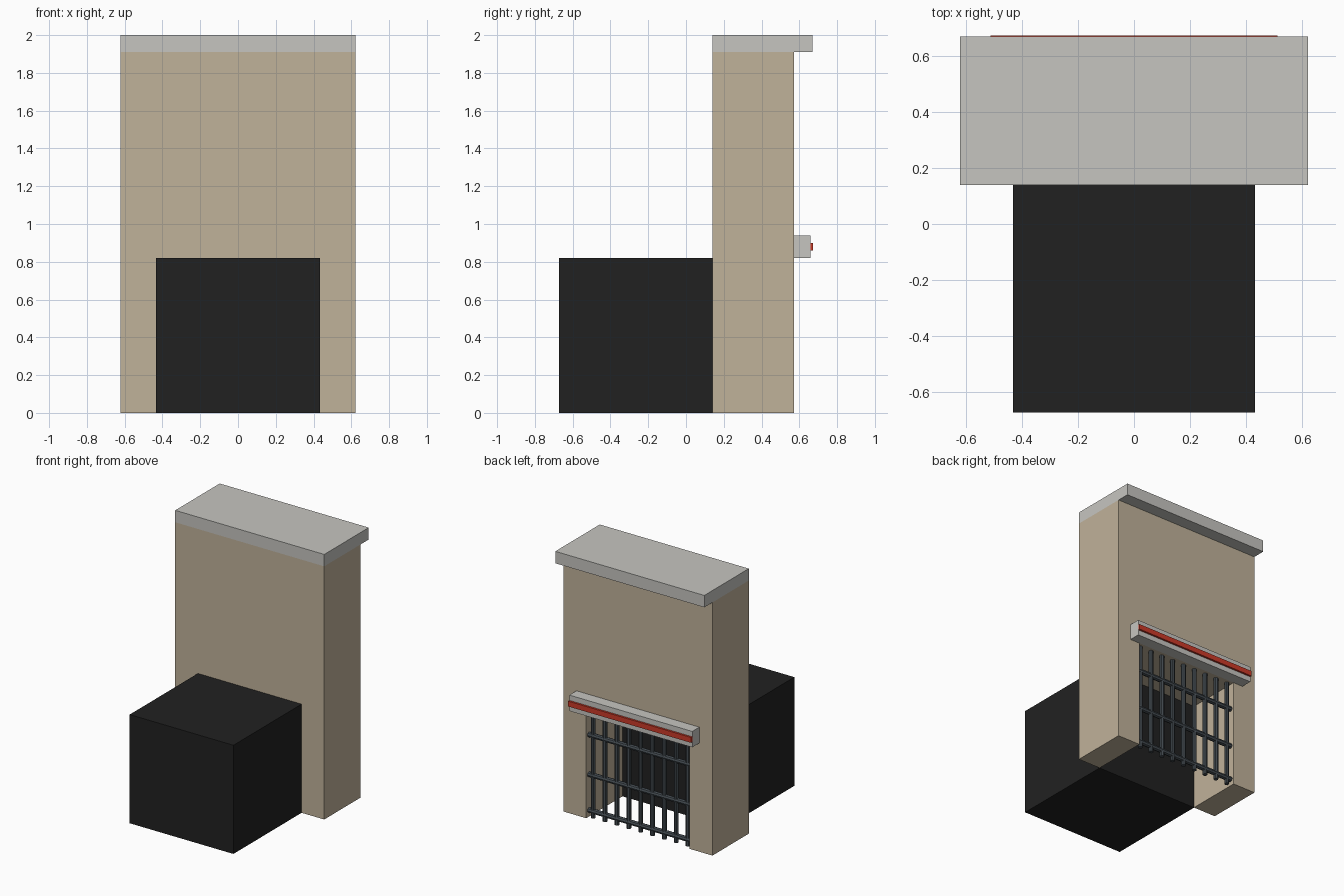
import bpy, bmesh, math
from mathutils import Matrix

if "Cube" in bpy.data.objects:
    bpy.data.objects.remove(bpy.data.objects["Cube"])

def material(name, rgb):
    def lin(c):
        c /= 255
        return c / 12.92 if c <= 0.04045 else ((c + 0.055) / 1.055) ** 2.4
    m = bpy.data.materials.new(name)
    m.diffuse_color = (*[lin(c) for c in rgb], 1)
    m.use_nodes = True
    m.node_tree.nodes["Principled BSDF"].inputs["Base Color"].default_value = m.diffuse_color
    return m

TAN = material("tan stone", (192, 178, 154))
GREY = material("light grey concrete", (198, 197, 192))
BLACK = material("black", (33, 33, 33))
RED = material("red stripe", (204, 58, 40))
IRON = material("dark iron", (68, 76, 82))

def finish(name, bm, mat):
    bmesh.ops.recalc_face_normals(bm, faces=bm.faces)
    me = bpy.data.meshes.new(name)
    bm.to_mesh(me)
    bm.free()
    me.materials.append(mat)
    ob = bpy.data.objects.new(name, me)
    bpy.context.collection.objects.link(ob)
    return ob

def box(name, x, y, z, mat):
    """Box from (min, max) ranges."""
    bm = bmesh.new()
    size = [r[1] - r[0] for r in (x, y, z)]
    mid = [(r[0] + r[1]) / 2 for r in (x, y, z)]
    bmesh.ops.create_cube(bm, size=1, matrix=Matrix.Translation(mid) @ Matrix.Diagonal((*size, 1)))
    return finish(name, bm, mat)

def rod(name, centre, length, radius, along_x, mat):
    """Eight-sided rod, upright or along x."""
    bm = bmesh.new()
    turn = Matrix.Rotation(math.pi / 2, 4, 'Y') if along_x else Matrix.Identity(4)
    bmesh.ops.create_cone(bm, cap_ends=True, segments=8, radius1=radius, radius2=radius,
                          depth=length, matrix=Matrix.Translation(centre) @ turn)
    return finish(name, bm, mat)

W, OPEN_W, OPEN_H = 0.622, 0.432, 0.82
Y0, Y1 = 0.14, 0.573

# Wall with doorway: an arch-shaped profile extruded in depth
bm = bmesh.new()
outline = [(-W, 0), (-OPEN_W, 0), (-OPEN_W, OPEN_H), (OPEN_W, OPEN_H),
           (OPEN_W, 0), (W, 0), (W, 1.91), (-W, 1.91)]
face = bm.faces.new([bm.verts.new((x, Y0, z)) for x, z in outline])
ext = bmesh.ops.extrude_face_region(bm, geom=[face])
bmesh.ops.translate(bm, vec=(0, Y1 - Y0, 0),
                    verts=[v for v in ext["geom"] if isinstance(v, bmesh.types.BMVert)])
finish("wall", bm, TAN)

# Cap slab, dark chamber behind the doorway, lintel and its stripe
box("cap_slab", (-W, W), (Y0, 0.67), (1.91, 2.0), GREY)
box("dark_chamber", (-0.433, 0.433), (-0.673, Y0), (0, OPEN_H), BLACK)
box("lintel", (-0.513, 0.513), (Y1, 0.658), (0.82, 0.94), GREY)
box("lintel_stripe", (-0.513, 0.513), (0.658, 0.673), (0.86, 0.90), RED)

# Gate: nine upright bars and three cross rails
GATE_Y = 0.54
for i in range(9):
    rod(f"gate_bar_{i + 1}", (-0.396 + 0.099 * i, GATE_Y, 0.41), 0.816, 0.017, False, IRON)
for i, z in enumerate((0.05, 0.32, 0.62)):
    rod(f"gate_rail_{i + 1}", (0, GATE_Y, z), 2 * OPEN_W, 0.019, True, IRON)
